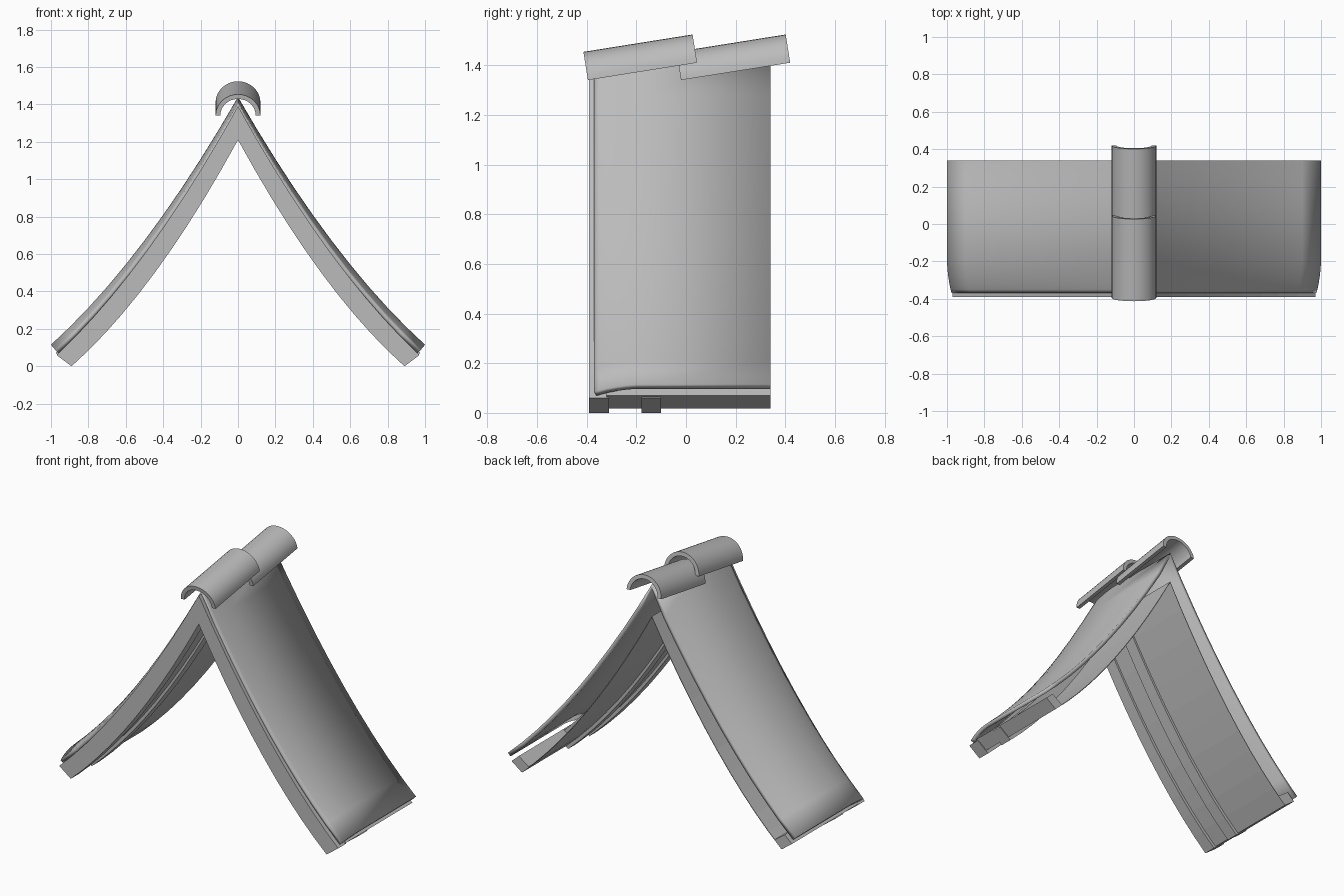
import bpy, bmesh, math
from mathutils import Matrix, Vector

cube = bpy.data.objects.get("Cube")
if cube:
    bpy.data.objects.remove(cube)

GREY = (0.5, 0.5, 0.5, 1)
mat = bpy.data.materials.new("plain grey")
mat.use_nodes = True
mat.diffuse_color = GREY
mat.node_tree.nodes["Principled BSDF"].inputs["Base Color"].default_value = GREY

STEPS = 10
SAG = 0.42


def slope(apex, x_end, z_end):
    """Sagging roof line from the ridge down to the eave."""
    line = []
    for i in range(STEPS + 1):
        t = i / STEPS
        line.append((t * x_end, apex + (z_end - apex) * t - SAG * t * (1 - t)))
    return line


def both_sides(line):
    """Mirror a half line into one running from eave to eave."""
    return [(-x, z) for x, z in reversed(line[1:])] + line


def finish(name, bm, smooth=False):
    bmesh.ops.recalc_face_normals(bm, faces=bm.faces)
    mesh = bpy.data.meshes.new(name)
    bm.to_mesh(mesh)
    bm.free()
    ob = bpy.data.objects.new(name, mesh)
    bpy.context.collection.objects.link(ob)
    mesh.materials.append(mat)
    if smooth:
        bpy.ops.object.select_all(action='DESELECT')
        ob.select_set(True)
        bpy.context.view_layer.objects.active = ob
        bpy.ops.object.shade_smooth_by_angle(angle=math.radians(35))
    return ob


def loft(name, rows, smooth=False, thickness=0):
    """Skin a sheet across rows of points, optionally thickened downwards."""
    bm = bmesh.new()
    grid = [[bm.verts.new(p) for p in row] for row in rows]
    for a, b in zip(grid, grid[1:]):
        for i in range(len(a) - 1):
            bm.faces.new((a[i], a[i + 1], b[i + 1], b[i]))
    ob = finish(name, bm, smooth)
    # outward side is up
    if sum(p.normal.z for p in ob.data.polygons) < 0:
        ob.data.flip_normals()
    if thickness:
        mod = ob.modifiers.new("thickness", 'SOLIDIFY')
        mod.thickness = thickness
        mod.offset = -1
    return ob


def extrude_y(name, outline, y0, y1):
    """Closed x-z outline pulled along y."""
    bm = bmesh.new()
    face = bm.faces.new([bm.verts.new((x, y0, z)) for x, z in outline])
    out = bmesh.ops.extrude_face_region(bm, geom=[face])
    moved = [v for v in out["geom"] if isinstance(v, bmesh.types.BMVert)]
    bmesh.ops.translate(bm, verts=moved, vec=(0, y1 - y0, 0))
    return finish(name, bm)


# Paired rafters, joined at the ridge
rafter_low = both_sides(slope(1.21, 0.89, 0.0))
rafter_top = both_sides(slope(1.39, 0.97, 0.06))
for name, y0, y1 in (("front_rafter", -0.39, -0.31), ("inner_rafter", -0.18, -0.10)):
    extrude_y(name, rafter_low + rafter_top[::-1], y0, y1)

# Lining sheet under the roof, open at the back
lining = both_sides(slope(1.24, 0.905, 0.02))
loft("lining", [[(x, y, z) for x, z in lining] for y in (-0.32, 0.34)], thickness=0.004)

# Eave boards closing the lower ends
for side, name in ((1, "left_eave_board"), (-1, "right_eave_board")):
    board = [(0.905, 0.018), (0.975, 0.07), (0.925, 0.115), (0.855, 0.065)]
    extrude_y(name, [(side * x, z) for x, z in board], -0.32, 0.34)

# Outer roof covering, rolling down over the front rafter
rows = []
for y, drop in ((0.34, 0), (-0.2, 0), (-0.24, 0.1), (-0.28, 0.27),
                (-0.32, 0.52), (-0.35, 0.78), (-0.37, 1)):
    line = slope(1.44 - 0.035 * drop, 1 - 0.025 * drop, 0.115 - 0.03 * drop)
    rows.append([(x, y, z) for x, z in both_sides(line)])
loft("roof_covering", rows, smooth=True, thickness=0.025)

# Tilted half-round ridge tiles, overlapping
ARC = 16
tilt = Matrix.Rotation(math.atan2(0.07, 0.44), 4, 'X')
for name, y in (("front_ridge_tile", -0.395), ("back_ridge_tile", -0.02)):
    angles = [math.pi * i / ARC for i in range(ARC + 1)]
    outline = [(0.12 * math.cos(a), 0.115 * math.sin(a)) for a in angles]
    outline += [(0.095 * math.cos(a), 0.09 * math.sin(a)) for a in reversed(angles)]
    tile = extrude_y(name, outline, 0, 0.445)
    tile.data.transform(Matrix.Translation(Vector((0, y, 1.34))) @ tilt)
    bpy.ops.object.select_all(action='DESELECT')
    tile.select_set(True)
    bpy.context.view_layer.objects.active = tile
    bpy.ops.object.shade_smooth_by_angle(angle=math.radians(35))
